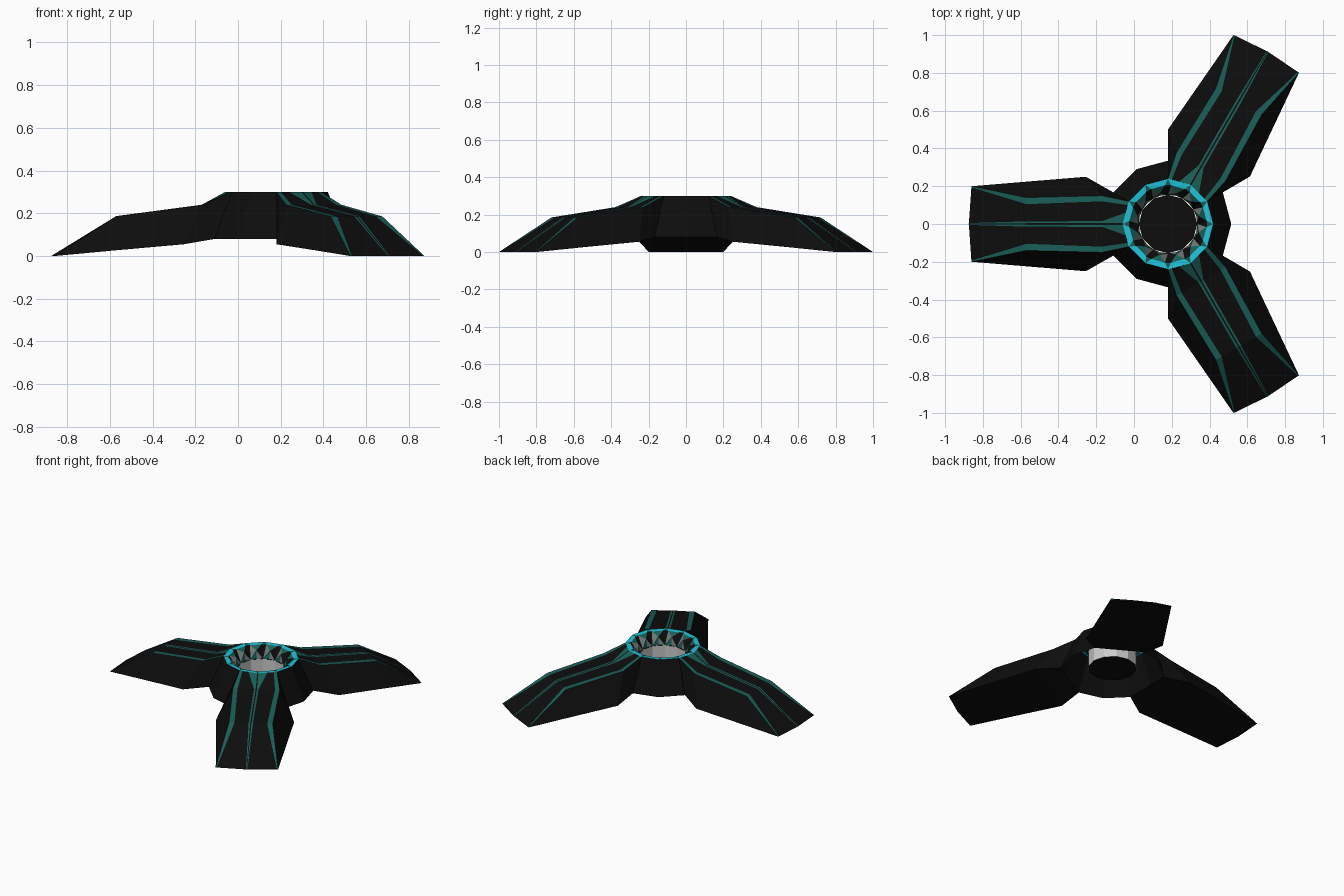
import bpy, bmesh
from math import sin, cos, pi, radians
from mathutils import Matrix

if "Cube" in bpy.data.objects:
    bpy.data.objects.remove(bpy.data.objects["Cube"])

HUB_X = 0.18
N = 12


def material(name, rgb):
    m = bpy.data.materials.new(name)
    m.diffuse_color = (*rgb, 1)
    m.use_nodes = True
    m.node_tree.nodes["Principled BSDF"].inputs["Base Color"].default_value = m.diffuse_color
    return m


black = material("black", (0.004, 0.004, 0.004))
teal = material("teal", (0.01, 0.11, 0.095))
cyan = material("cyan", (0.015, 0.55, 0.7))
grey = material("crystal_grey", (0.16, 0.2, 0.19))


def finish(name, bm, mats, angle=0.0, fix=True):
    bmesh.ops.remove_doubles(bm, verts=bm.verts, dist=0.0005)
    if fix:
        bmesh.ops.recalc_face_normals(bm, faces=bm.faces)
    bm.transform(Matrix.Translation((HUB_X, 0, 0)) @ Matrix.Rotation(angle, 4, 'Z'))
    me = bpy.data.meshes.new(name)
    bm.to_mesh(me)
    bm.free()
    for m in mats:
        me.materials.append(m)
    ob = bpy.data.objects.new(name, me)
    bpy.context.collection.objects.link(ob)
    return ob


def polar(r, k, z):
    a = 2 * pi * k / N
    return (r * cos(a), r * sin(a), z)


def face(bm, pts, mat=0):
    f = bm.faces.new([bm.verts.new(p) for p in pts])
    f.material_index = mat


# Arm: half cross-sections (along, across, up) from centre line to lower edge
SECTIONS = [
    [(.24, 0, .3), (.239, .004, .3), (.224, .06, .3), (.213, .10, .3), (.208, .12, .3), (.29, .1675, .08)],
    [(.35, 0, .24), (.35, .004, .24), (.35, .015, .24), (.35, .12, .24), (.35, .15, .24), (.435, .25, .055)],
    [(.75, 0, .187), (.75, .004, .187), (.75, .014, .187), (.75, .105, .185), (.75, .14, .185), (.75, .224, .027)],
    [(1.055, 0, 0), (1.055, .002, 0), (1.054, .005, 0), (1.041, .194, 0), (1.04, .2, 0), (1.04, .2, 0)],
]
STRIPES = [0, 1, 0, 1, 0]


def arm(name, angle):
    bm = bmesh.new()
    for s in (1, -1):
        for a, b in zip(SECTIONS, SECTIONS[1:]):
            p, q = ([(u, s * v, z) for u, v, z in row] for row in (a, b))
            for i, mat in enumerate(STRIPES):
                if q[i] == q[i + 1]:
                    face(bm, [p[i], p[i + 1], q[i]], mat)
                else:
                    face(bm, [p[i], p[i + 1], q[i + 1], q[i]], mat)
    # closed underside
    low = [row[-1] for row in SECTIONS]
    mir = [(u, -v, z) for u, v, z in low]
    for i in range(2):
        face(bm, [low[i], low[i + 1], mir[i + 1], mir[i]])
    tip = SECTIONS[-1][:5]
    face(bm, [low[2]] + tip[::-1] + [(u, -v, z) for u, v, z in tip[1:]] + [mir[2]])
    finish(name, bm, [black, teal], angle)


for name, deg in (("arm_left", 180), ("arm_back", 60), ("arm_front", -60)):
    arm(name, radians(deg))

# Hub shell, open underneath
bm = bmesh.new()
for k in range(N):
    face(bm, [polar(.335, k, .08), polar(.335, k + 1, .08), polar(.24, k + 1, .3), polar(.24, k, .3)])
finish("hub_shell", bm, [black], fix=False)

# Glowing top ring with a small teal notch at each corner
bm = bmesh.new()
for k in range(N):
    o0, o1 = polar(.24, k, .3), polar(.24, k + 1, .3)
    i0, i1 = polar(.205, k + .15, .298), polar(.205, k + .85, .298)
    face(bm, [o0, o1, i1, i0])
    face(bm, [o1, polar(.205, k + 1.15, .298), i1], 1)
finish("top_ring", bm, [cyan, teal], fix=False)

# Faceted crystal crown around the inside of the ring
bm = bmesh.new()
for k in range(N):
    a, b, c = polar(.205, k + .15, .298), polar(.205, k + .85, .298), polar(.205, k + 1.15, .298)
    d, e = polar(.155, k, .22), polar(.155, k + 1, .22)
    m = polar(.155, k + .5, .22)
    apex = polar(.168, k + .5, .275)
    for tri, mat in (((a, b, apex), 1), ((a, apex, d), 0), ((apex, b, e), 2),
                     ((d, apex, m), 2), ((m, apex, e), 1), ((b, c, e), 0)):
        face(bm, tri, mat)
finish("crystal_crown", bm, [black, teal, grey], fix=False)

# Grey cup wall and its dark floor
bm = bmesh.new()
for k in range(N):
    face(bm, [polar(.155, k + 1, .11), polar(.155, k, .11), polar(.155, k, .22), polar(.155, k + 1, .22)])
finish("cup_wall", bm, [], fix=False)

bm = bmesh.new()
face(bm, [polar(.155, k, .11) for k in range(N)])
finish("cup_floor", bm, [black], fix=False)
